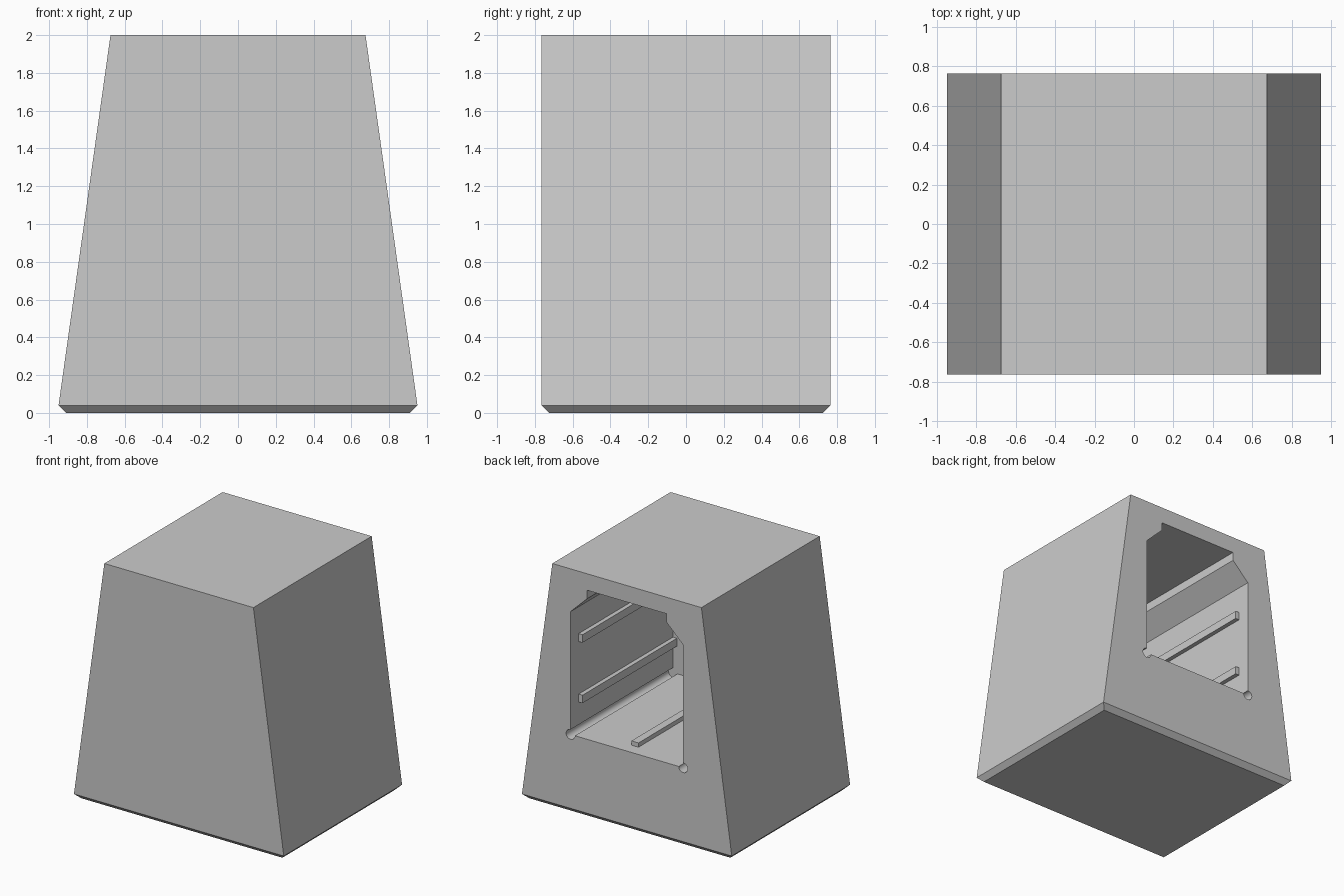
import bpy, bmesh, math

old = bpy.data.objects.get("Cube")
if old:
    bpy.data.objects.remove(old, do_unlink=True)

grey = bpy.data.materials.new("light_grey")
grey.use_nodes = True
colour = (0.6, 0.6, 0.6, 1)
grey.diffuse_color = colour
grey.node_tree.nodes["Principled BSDF"].inputs["Base Color"].default_value = colour


def loft(name, rings):
    """Skin a stack of matching point rings and close both ends."""
    bm = bmesh.new()
    loops = [[bm.verts.new(p) for p in ring] for ring in rings]
    n = len(loops[0])
    for a, b in zip(loops, loops[1:]):
        for i in range(n):
            j = (i + 1) % n
            bm.faces.new((a[i], a[j], b[j], b[i]))
    bm.faces.new(loops[0])
    bm.faces.new(loops[-1])
    bmesh.ops.recalc_face_normals(bm, faces=bm.faces)
    mesh = bpy.data.meshes.new(name)
    bm.to_mesh(mesh)
    bm.free()
    mesh.materials.append(grey)
    obj = bpy.data.objects.new(name, mesh)
    bpy.context.collection.objects.link(obj)
    return obj


def rectangle(x, y, z):
    return [(-x, -y, z), (x, -y, z), (x, y, z), (-x, y, z)]


def box(name, x, y, z):
    return loft(name, [[(x[0], y[0], h), (x[1], y[0], h), (x[1], y[1], h), (x[0], y[1], h)] for h in z])


# Tapered housing with a chamfered foot
BACK = 0.765
housing = loft("housing", [rectangle(0.91, 0.725, 0), rectangle(0.95, BACK, 0.04),
                           rectangle(0.675, BACK, 2)])

# Bay outline: relief holes in the floor corners, sloped shoulders, raised ceiling
WALL, FLOOR, RELIEF, FAR = 0.51, 0.645, 0.04, -0.56
STEPS = 24
half = []
for i in range(STEPS + 1):
    a = math.pi + 1.5 * math.pi * i / STEPS
    half.append((WALL + RELIEF * math.cos(a), FLOOR + RELIEF * math.sin(a)))
half += [(WALL, 1.65), (0.36, 1.795), (0.36, 1.865)]
outline = half + [(-x, z) for x, z in reversed(half)]
cutter = loft("bay_cutter", [[(x, y, z) for x, z in outline] for y in (FAR, BACK + 0.2)])
cutter.hide_render = True

cut = housing.modifiers.new("bay", 'BOOLEAN')
cut.operation = 'DIFFERENCE'
cut.solver = 'EXACT'
cut.object = cutter
bpy.ops.object.select_all(action='DESELECT')
bpy.context.view_layer.objects.active = housing
housing.select_set(True)
bpy.ops.object.modifier_apply(modifier=cut.name)
bpy.data.objects.remove(cutter, do_unlink=True)
bpy.ops.object.shade_smooth_by_angle(angle=math.radians(30))

# Guide rails on both walls and along the floor
RAIL, SINK = 0.035, 0.005
span = (FAR - SINK, 0.66)
for side, label in ((1, "left"), (-1, "right")):
    for z, level in ((0.87, "lower"), (1.365, "upper")):
        xs = sorted((side * (WALL - RAIL), side * (WALL + SINK)))
        box(f"{label}_{level}_rail", xs, span, (z, z + 0.065))
box("floor_rail", (-0.032, 0.032), span, (FLOOR - SINK, FLOOR + RAIL))
